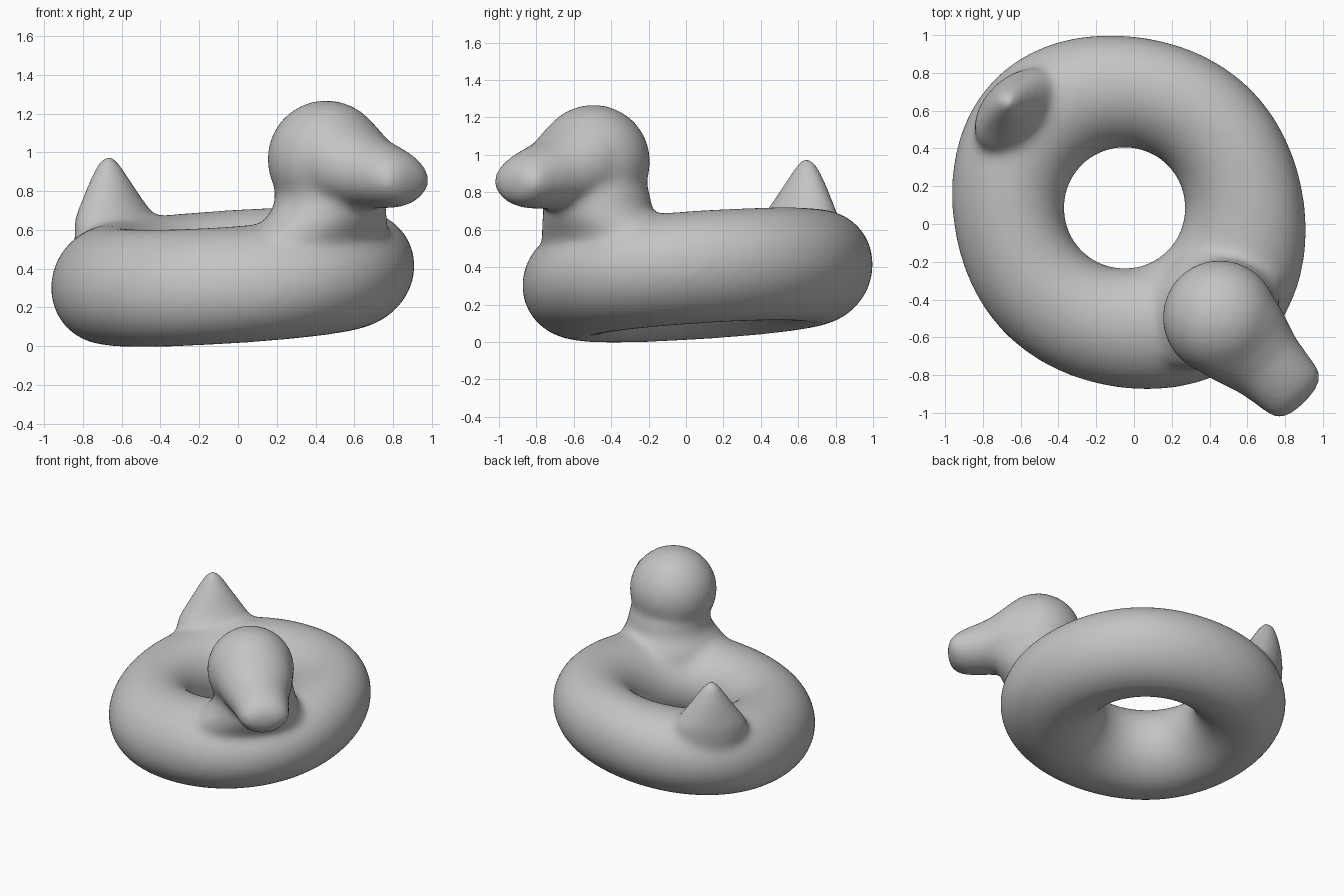
import bpy
import bmesh
from math import sin, cos, pi, sqrt
from mathutils import Vector

cube = bpy.data.objects.get("Cube")
if cube:
    bpy.data.objects.remove(cube, do_unlink=True)

FORWARD = Vector((1, -1, 0)) / sqrt(2)   # the head looks along this diagonal
SIDE = Vector((1, 1, 0)) / sqrt(2)
UP = Vector((0, 0, 1))

bm = bmesh.new()


def bridge(rings, closed=False):
    """Join rings of vertices with quads, capping the ends if open."""
    pairs = list(zip(rings, rings[1:]))
    if closed:
        pairs.append((rings[-1], rings[0]))
    for a, b in pairs:
        n = len(a)
        for i in range(n):
            j = (i + 1) % n
            bm.faces.new((a[i], a[j], b[j], b[i]))
    if not closed:
        bm.faces.new(rings[0][::-1])
        bm.faces.new(rings[-1])


def loft(sections, axis_a, axis_b, n=48):
    """Each section is a centre with two half-widths along the axes."""
    rings = []
    for centre, ra, rb in sections:
        turns = [2 * pi * i / n for i in range(n)]
        rings.append([bm.verts.new(centre + axis_a * ra * cos(t) + axis_b * rb * sin(t))
                      for t in turns])
    bridge(rings)


# Ring body: tilted torus, bulging at the chest and a little at the tail
rings = []
for i in range(96):
    a = 2 * pi * i / 96
    bulge = 0.006 + 0.03 * cos(a) + 0.041 * cos(2 * a) + 0.012 * cos(4 * a)
    out = FORWARD * cos(a) + SIDE * sin(a)
    ring = []
    for k in range(48):
        p = 2 * pi * k / 48
        offset = out * (0.63 + 0.31 * cos(p) + bulge * (1 + cos(p)) / 2)
        height = 0.358 + 0.302 * sin(p) + 0.068 * (offset.x + offset.y)
        ring.append(bm.verts.new(Vector((-0.05, 0.085, height)) + offset))
    rings.append(ring)
bridge(rings, closed=True)

# Neck flaring into the body: height, forward, half-depth, half-width
neck = [(0.45, 0.57, 0.27, 0.42), (0.55, 0.59, 0.29, 0.41), (0.60, 0.61, 0.30, 0.385),
        (0.66, 0.645, 0.30, 0.33), (0.72, 0.67, 0.29, 0.29), (0.80, 0.67, 0.285, 0.28),
        (0.95, 0.67, 0.20, 0.20)]
loft([(FORWARD * f + UP * z, d, w) for z, f, d, w in neck], FORWARD, SIDE)

# Head
head_centre = Vector((0.455, -0.495, 0.965))
head = bmesh.ops.create_uvsphere(bm, u_segments=48, v_segments=32, radius=0.305)
bmesh.ops.translate(bm, verts=head["verts"], vec=head_centre)

# Beak: forward, half-width, top, bottom
beak = [(0.06, 0.28, 1.26, 0.69), (0.18, 0.27, 1.205, 0.705), (0.27, 0.24, 1.135, 0.71),
        (0.36, 0.21, 1.08, 0.71), (0.48, 0.19, 1.035, 0.71), (0.56, 0.18, 0.995, 0.725),
        (0.60, 0.16, 0.96, 0.75), (0.625, 0.11, 0.92, 0.79), (0.635, 0.06, 0.89, 0.82)]
base = Vector((head_centre.x, head_centre.y, 0))
loft([(base + FORWARD * f + UP * (t + b) / 2, w, (t - b) / 2) for f, w, t, b in beak], SIDE, UP)

# Tail, flush with the outer wall: height, backward, half-depth, half-width
tail = [(0.42, 0.82, 0.19, 0.24), (0.55, 0.84, 0.195, 0.28), (0.66, 0.875, 0.165, 0.255),
        (0.75, 0.90, 0.13, 0.19), (0.84, 0.915, 0.10, 0.13), (0.91, 0.925, 0.07, 0.085),
        (0.95, 0.93, 0.055, 0.06), (0.98, 0.93, 0.03, 0.03)]
loft([(SIDE * -0.015 - FORWARD * b + UP * z, d, w) for z, b, d, w in tail], FORWARD, SIDE)

bmesh.ops.recalc_face_normals(bm, faces=bm.faces[:])
mesh = bpy.data.meshes.new("duck_swim_ring")
bm.to_mesh(mesh)
bm.free()
duck = bpy.data.objects.new("duck_swim_ring", mesh)
bpy.context.collection.objects.link(duck)

# Fuse the parts into one soft skin
remesh = duck.modifiers.new("fuse", "REMESH")
remesh.mode = "VOXEL"
remesh.voxel_size = 0.02
smooth = duck.modifiers.new("soften", "SMOOTH")
smooth.factor = 0.5
smooth.iterations = 30

bpy.ops.object.select_all(action="DESELECT")
duck.select_set(True)
bpy.context.view_layer.objects.active = duck
bpy.ops.object.convert(target="MESH")
bpy.ops.object.shade_smooth()

# Plain grey
grey = bpy.data.materials.new("light_grey")
grey.use_nodes = True
colour = (0.55, 0.55, 0.55, 1)
grey.diffuse_color = colour
grey.node_tree.nodes["Principled BSDF"].inputs["Base Color"].default_value = colour
duck.data.materials.clear()
duck.data.materials.append(grey)
